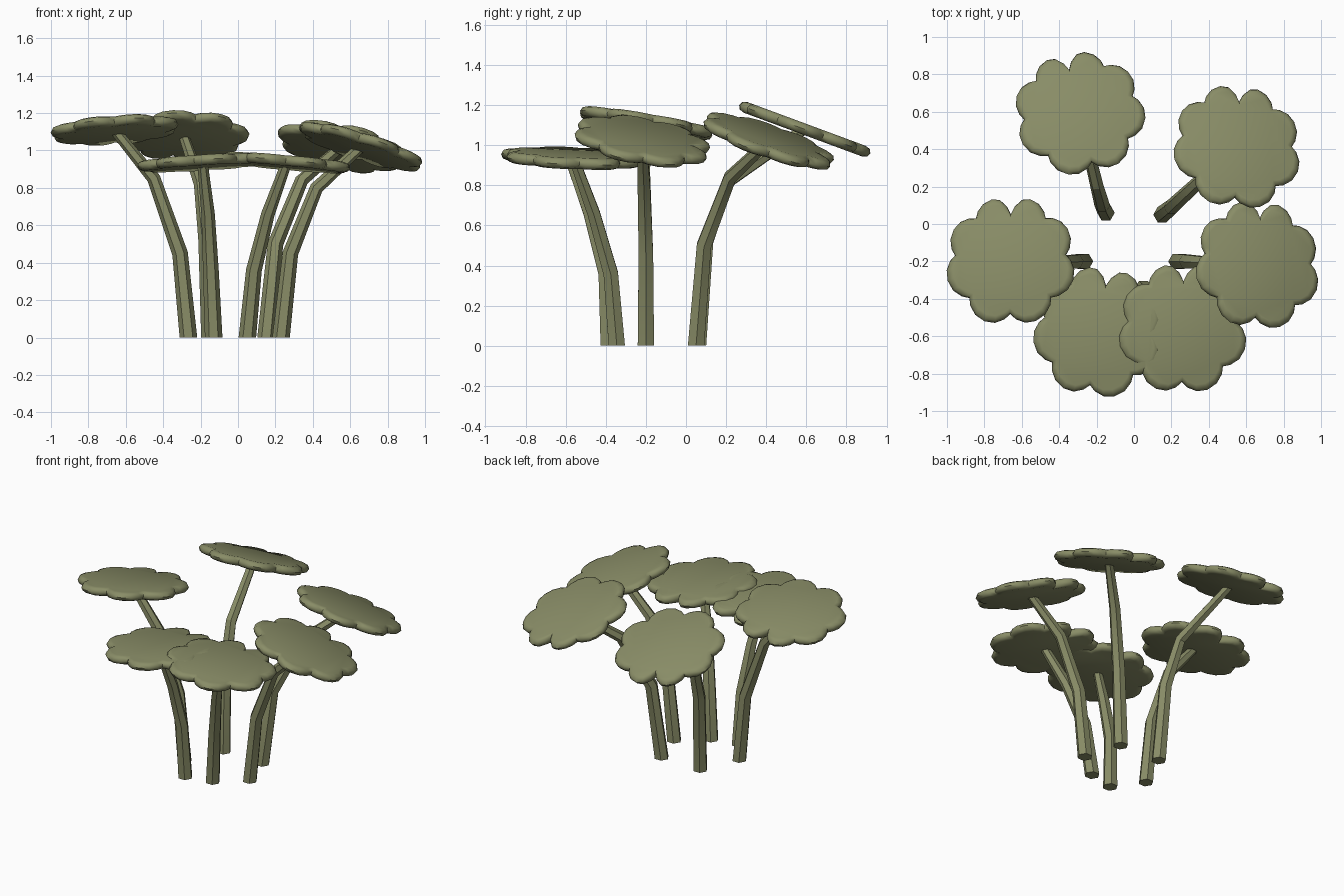
import bpy, bmesh, math
from mathutils import Vector, Matrix

cube = bpy.data.objects.get("Cube")
if cube:
    bpy.data.objects.remove(cube, do_unlink=True)

# one olive green for the whole plant
olive = bpy.data.materials.new("olive_green")
olive.use_nodes = True
colour = (0.25, 0.265, 0.135, 1)
olive.diffuse_color = colour
shader = olive.node_tree.nodes["Principled BSDF"]
shader.inputs["Base Color"].default_value = colour
shader.inputs["Roughness"].default_value = 0.8


def skin(name, rings, smooth):
    """Join closed rings of points into a capped solid."""
    bm = bmesh.new()
    loops = [[bm.verts.new(p) for p in ring] for ring in rings]
    n = len(loops[0])
    for a, b in zip(loops, loops[1:]):
        for i in range(n):
            j = (i + 1) % n
            bm.faces.new((a[i], a[j], b[j], b[i]))
    bm.faces.new(loops[0][::-1])
    bm.faces.new(loops[-1])
    bmesh.ops.recalc_face_normals(bm, faces=bm.faces)
    mesh = bpy.data.meshes.new(name)
    bm.to_mesh(mesh)
    bm.free()
    mesh.materials.append(olive)
    obj = bpy.data.objects.new(name, mesh)
    bpy.context.collection.objects.link(obj)
    bpy.ops.object.select_all(action='DESELECT')
    obj.select_set(True)
    bpy.context.view_layer.objects.active = obj
    bpy.ops.object.shade_smooth_by_angle(angle=math.radians(smooth))
    return obj


def leaf_outline():
    """Eight rounded lobes, with the deepest notch at the back."""
    half = [73, 30, -17, -67]
    tips = half + [180 - a - 360 for a in reversed(half)]
    tips.append(tips[0] - 360)
    notches = [0.30, 0.30, 0.295, 0.285, 0.295, 0.30, 0.30, 0.255]
    points = []
    for a, b, notch in zip(tips, tips[1:], notches):
        for t in (0, 0.2, 0.38, 0.5, 0.62, 0.8):
            u = 1 - abs(2 * t - 1)
            r = notch + (0.352 - notch) * (1 - u ** 2.2)
            angle = math.radians(a + (b - a) * t)
            points.append(Vector((r * math.cos(angle), r * math.sin(angle), 0)))
    return points


OUTLINE = leaf_outline()
# rim cross-section: outline scale, height
RIM = [(0.9, -0.028), (0.97, -0.02), (1, 0), (0.97, 0.02), (0.9, 0.028)]


def make_leaf(name, centre, slope, turn):
    normal = Vector((-slope[0], -slope[1], 1))
    tilt = Vector((0, 0, 1)).rotation_difference(normal).to_matrix()
    place = tilt @ Matrix.Rotation(math.radians(turn), 3, 'Z')
    rings = [[centre + place @ Vector((p.x * s, p.y * s, z)) for p in OUTLINE]
             for s, z in RIM]
    skin(name, rings, 50)


def make_stem(name, path):
    radii = [0.047, 0.042, 0.036, 0.028]
    rings = []
    for i, p in enumerate(path):
        if i == 0:
            along = Vector((0, 0, 1))
        else:
            along = (path[min(i + 1, len(path) - 1)] - path[i - 1]).normalized()
        turn = Vector((0, 0, 1)).rotation_difference(along)
        rings.append([p + turn @ Vector((radii[i] * math.cos(k * math.pi / 3),
                                         radii[i] * math.sin(k * math.pi / 3), 0))
                      for k in range(6)])
    skin(name, rings, 30)


# name, leaf centre, slope in x and y, turn, then base, lower and upper bends
PLANTS = [
    ("back_right", (-0.29, 0.59, 1.08), (0, -0.37), 13,
     (-0.15, 0.06, 0), (-0.17, 0.1, 0.52), (-0.2, 0.21, 0.82)),
    ("back_left", (0.55, 0.41, 1.02), (-0.2, -0.34), -4,
     (0.15, 0.05, 0), (0.2, 0.09, 0.5), (0.34, 0.22, 0.84)),
    ("side_left", (0.66, -0.22, 1.02), (-0.31, -0.17), -4,
     (0.23, -0.2, 0), (0.28, -0.2, 0.45), (0.42, -0.21, 0.8)),
    ("side_right", (-0.66, -0.2, 1.11), (0.07, -0.17), 0,
     (-0.265, -0.2, 0), (-0.31, -0.2, 0.45), (-0.45, -0.21, 0.85)),
    ("front_right", (-0.19, -0.58, 0.935), (0.06, -0.05), -9,
     (-0.13, -0.385, 0), (-0.145, -0.4, 0.36), (-0.16, -0.48, 0.66)),
    ("front_left", (0.26, -0.56, 0.935), (-0.09, -0.04), -1,
     (0.05, -0.345, 0), (0.085, -0.375, 0.36), (0.16, -0.46, 0.66)),
]

for name, centre, slope, turn, *bends in PLANTS:
    centre = Vector(centre)
    make_leaf(name + "_leaf", centre, slope, turn)
    make_stem(name + "_stem", [Vector(b) for b in bends] + [centre])
